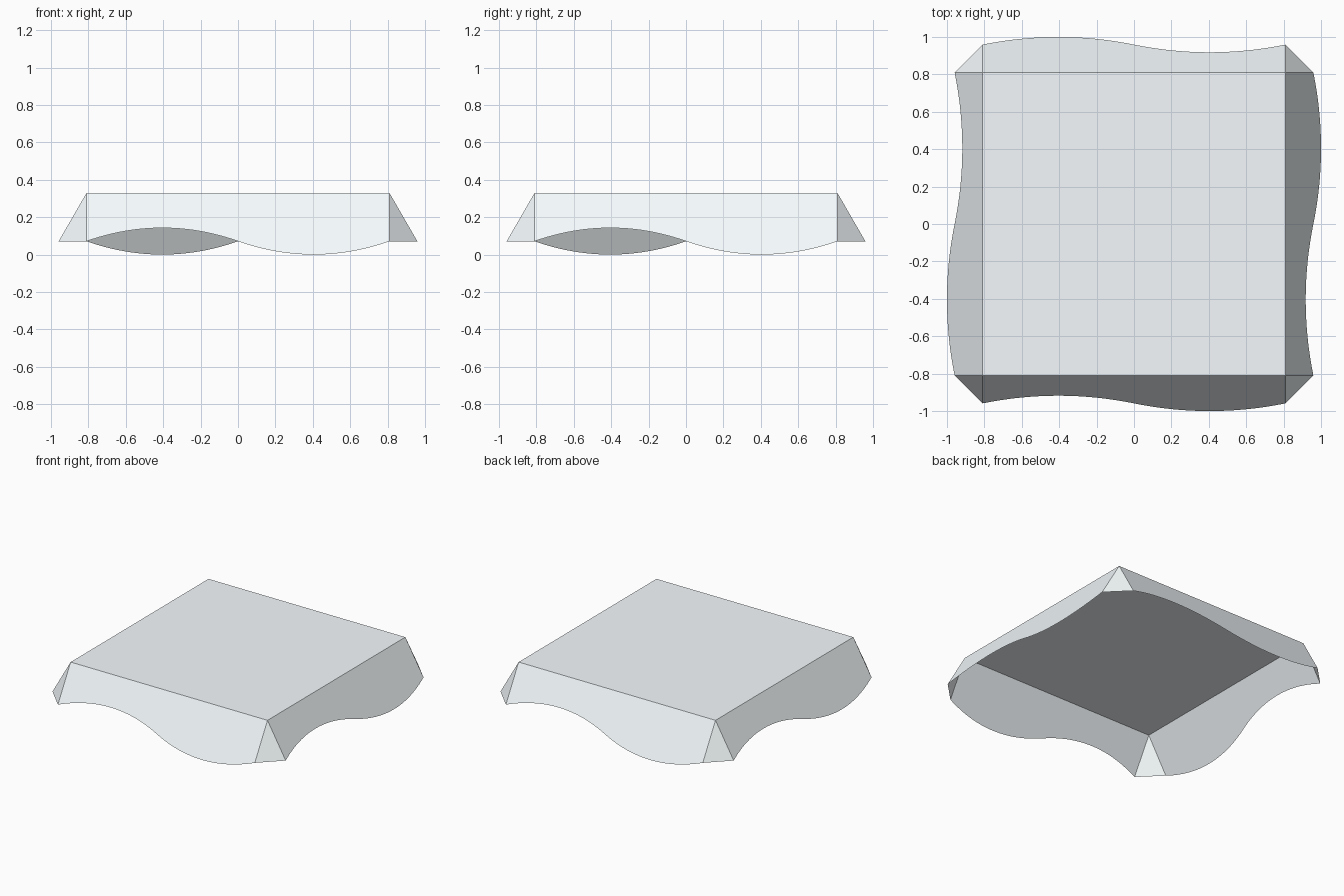
import bpy, bmesh, math
from mathutils import Matrix

if "Cube" in bpy.data.objects:
    bpy.data.objects.remove(bpy.data.objects["Cube"])

HALF = 0.8095          # half side of the flat top
TOP = 0.33             # height of the flat top
MID, AMP = 0.071, 0.071     # mean height and wave height of the hem
SLOPE = math.tan(math.radians(30))
STEPS = 48

bm = bmesh.new()


def hem_point(x):
    # Point on the lower edge of the front flap: one arc up, one arc down
    t = abs(x) / HALF
    z = MID - math.copysign(AMP * 4 * t * (1 - t), x)
    return (x, -HALF - (TOP - z) * SLOPE, z)


# Flat top
corners = [bm.verts.new((sx * HALF, sy * HALF, TOP))
           for sx, sy in ((-1, -1), (1, -1), (1, 1), (-1, 1))]
bm.faces.new(corners)

# Four sloping flaps, each the front flap turned a quarter further
hems = []
for k in range(4):
    turn = Matrix.Rotation(k * math.pi / 2, 3, 'Z')
    hem = []
    for i in range(STEPS + 1):
        v = bm.verts.new(hem_point(-HALF + 2 * HALF * i / STEPS))
        v.co = turn @ v.co
        hem.append(v)
    bm.faces.new([corners[(k + 1) % 4], corners[k]] + hem)
    hems.append(hem)

# Triangular corner gussets between neighbouring flaps
for k in range(4):
    nxt = (k + 1) % 4
    bm.faces.new([corners[nxt], hems[k][-1], hems[nxt][0]])

mesh = bpy.data.meshes.new("wavy_cover")
bm.to_mesh(mesh)
bm.free()
cover = bpy.data.objects.new("wavy_cover", mesh)
bpy.context.collection.objects.link(cover)

# Pale blue fabric
mat = bpy.data.materials.new("pale_blue")
mat.diffuse_color = (0.92, 0.97, 0.99, 1)
mat.use_nodes = True
mat.node_tree.nodes["Principled BSDF"].inputs["Base Color"].default_value = mat.diffuse_color
mesh.materials.append(mat)
